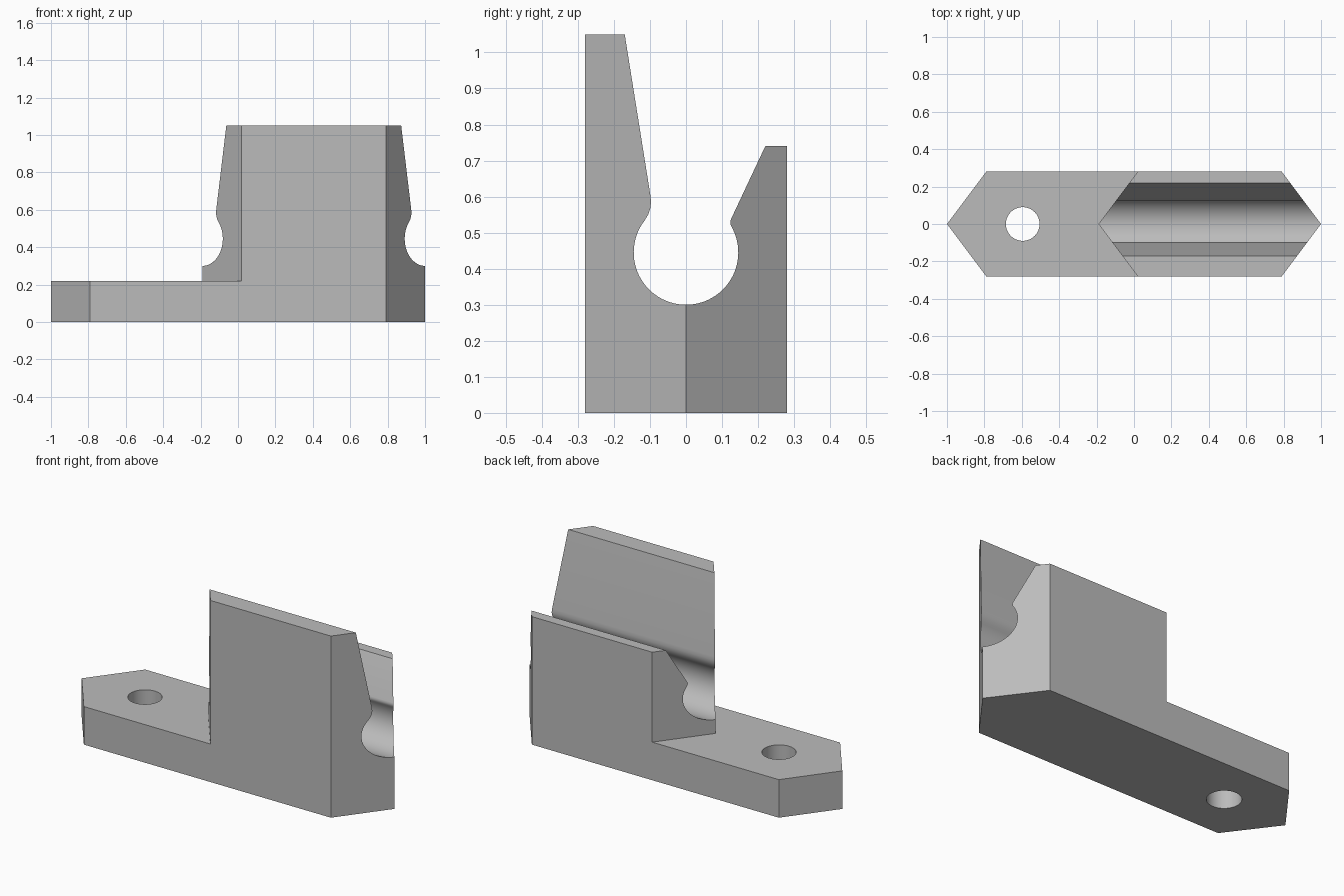
import bpy, bmesh, math

default = bpy.data.objects.get("Cube")
if default:
    bpy.data.objects.remove(default, do_unlink=True)

HALF_W, SLOPE = 0.28, 0.75      # half width, and how far the pointed ends recede per unit of y
BASE_H, BORE_Z, BORE_R = 0.22, 0.445, 0.145

grey = bpy.data.materials.new("plain grey")
grey.use_nodes = True
colour = (0.5, 0.5, 0.5, 1)
grey.diffuse_color = colour
grey.node_tree.nodes["Principled BSDF"].inputs["Base Color"].default_value = colour


def pointed_solid(name, halves, left, right):
    """Extrude y-z half profiles along x between two pointed ends."""
    bm = bmesh.new()
    for half in halves:
        ends = []
        for tip, sign in ((left, 1), (right, -1)):
            ends.append([bm.verts.new((tip + sign * SLOPE * abs(y), y, z)) for y, z in half])
            bm.faces.new(ends[-1])
        for i in range(len(half)):
            j = (i + 1) % len(half)
            # the halves stay open where they meet on the centre line
            if abs(half[i][0]) > 1e-4 or abs(half[j][0]) > 1e-4:
                bm.faces.new((ends[0][i], ends[0][j], ends[1][j], ends[1][i]))
    bmesh.ops.remove_doubles(bm, verts=bm.verts, dist=1e-4)
    bmesh.ops.recalc_face_normals(bm, faces=bm.faces)
    mesh = bpy.data.meshes.new(name)
    bm.to_mesh(mesh)
    bm.free()
    mesh.materials.append(grey)
    obj = bpy.data.objects.new(name, mesh)
    bpy.context.collection.objects.link(obj)
    return obj


def bore_arc(start, end, steps=28):
    angles = [math.radians(start + (end - start) * i / steps) for i in range(steps + 1)]
    return [(BORE_R * math.cos(a), BORE_Z + BORE_R * math.sin(a)) for a in angles]


# Clip block: tall front jaw and short back jaw around a round channel
front_jaw = [(0, BASE_H), (-HALF_W, BASE_H), (-HALF_W, 1.05), (-0.17, 1.05),
             (-0.099, 0.605), (-0.097, 0.585), (-0.099, 0.567), (-0.105, 0.55)]
back_jaw = [(0, BASE_H), (HALF_W, BASE_H), (HALF_W, 0.74), (0.22, 0.74),
            (0.126, 0.54), (0.123, 0.531), (0.124, 0.522)]
clip = pointed_solid("clip_block", [front_jaw + bore_arc(142.6, 270),
                                    back_jaw + bore_arc(28.9, -90)], -0.19, 1)

# Base plate with pointed ends
plate_halves = [[(0, 0), (s * HALF_W, 0), (s * HALF_W, BASE_H), (0, BASE_H)] for s in (-1, 1)]
holder = pointed_solid("clip_holder", plate_halves, -1, 1)

# Screw hole
bpy.ops.mesh.primitive_cylinder_add(vertices=64, radius=0.09, depth=1, location=(-0.595, 0, 0.1))
hole = bpy.context.object
hole.name = "screw_hole_cutter"
hole.data.materials.append(grey)

# Join the block to the plate and drill the hole
bpy.ops.object.select_all(action="DESELECT")
holder.select_set(True)
bpy.context.view_layer.objects.active = holder
for tool, operation in ((clip, "UNION"), (hole, "DIFFERENCE")):
    mod = holder.modifiers.new(operation.lower(), "BOOLEAN")
    mod.operation, mod.solver, mod.object = operation, "EXACT", tool
    bpy.ops.object.modifier_apply(modifier=mod.name)
    bpy.data.objects.remove(tool, do_unlink=True)

# Merge coplanar faces and smooth only the round surfaces
bm = bmesh.new()
bm.from_mesh(holder.data)
bmesh.ops.remove_doubles(bm, verts=bm.verts, dist=1e-4)
bmesh.ops.dissolve_limit(bm, angle_limit=math.radians(0.5), verts=bm.verts, edges=bm.edges)
bm.to_mesh(holder.data)
bm.free()
bpy.ops.object.shade_smooth_by_angle(angle=math.radians(30))
